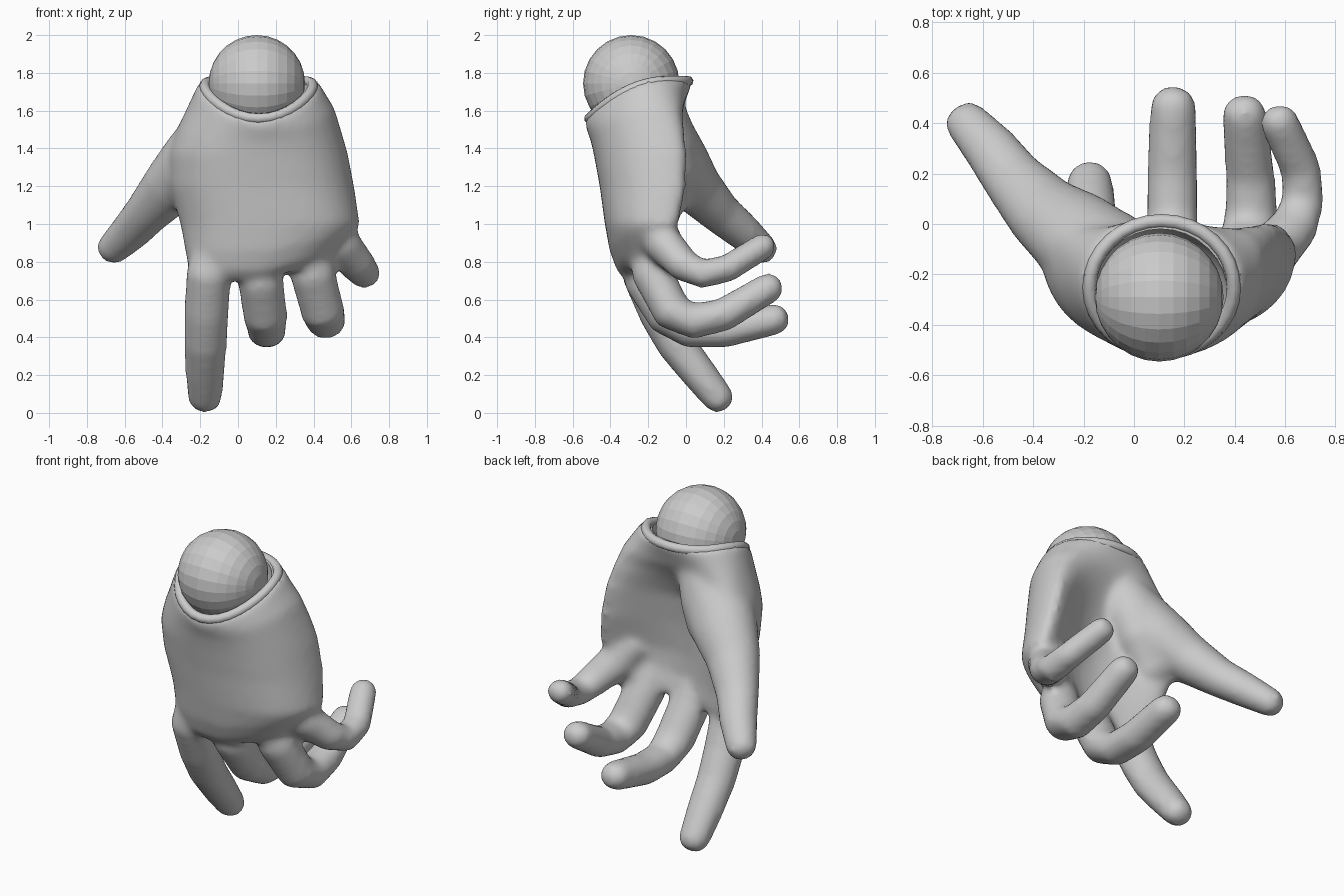
import bpy, bmesh, math
from mathutils import Vector

if "Cube" in bpy.data.objects:
    bpy.data.objects.remove(bpy.data.objects["Cube"])

def spow(v, e):
    return math.copysign(abs(v) ** e, v)

def rim_drop(y):
    # the cuff edge dips towards the back of the hand
    return -0.225 * (min(0, y + 0.1) / 0.44) ** 2

def loft(bm, rings):
    vs = [[bm.verts.new(p) for p in r] for r in rings]
    n = len(vs[0])
    for a, b in zip(vs, vs[1:]):
        for i in range(n):
            bm.faces.new((a[i], a[(i + 1) % n], b[(i + 1) % n], b[i]))
    bm.faces.new(vs[0][::-1])
    bm.faces.new(vs[-1])

def tube(bm, pts, sides=16, flat=1.1):
    # pts: (x, y, z, radius); rounded tip on the last point
    P = [Vector(p[:3]) for p in pts]
    rings = []
    def ring(c, t, r):
        side = (Vector((1, 0, 0)) - t * t.x).normalized()
        up = t.cross(side)
        rings.append([c + side * math.cos(a) * r * flat + up * math.sin(a) * r
                      for a in (2 * math.pi * i / sides for i in range(sides))])
    for i, p in enumerate(pts):
        t = (P[min(i + 1, len(P) - 1)] - P[max(i - 1, 0)]).normalized()
        ring(P[i], t, p[3])
    for d in (25, 50, 70, 84):
        a = math.radians(d)
        ring(P[-1] + t * math.sin(a) * p[3] * .95, t, p[3] * math.cos(a) ** .8)
    loft(bm, rings)

bm = bmesh.new()

# palm: cupped sections (z, x centre, half width, mid y, cup depth, half thickness, cuff dip, roundness)
rows = [(1.775, .11, .315, -.25, 0, .292, 1, 1), (1.62, .12, .39, -.27, .09, .255, .6, .9),
        (1.5, .11, .435, -.295, .16, .21, .3, .8),
        (1.38, .105, .475, -.315, .21, .172, .1, .75), (1.2, .125, .49, -.315, .22, .142, 0, .7),
        (1.0, .17, .475, -.31, .19, .12, 0, .7), (.86, .165, .445, -.295, .15, .11, 0, .7),
        (.75, .13, .39, -.265, .12, .10, 0, .7), (.70, .12, .36, -.245, .10, .07, 0, .7)]
sections = []
for z, xc, w, ym, c, t, f, e in rows:
    ring = []
    for i in range(40):
        a = 2 * math.pi * i / 40
        u, s = math.cos(a), math.sin(a)
        y = ym + c * u * u * (1 + .75 * s) + t * spow(s, e)
        ring.append((xc + w * u, y, z + f * rim_drop(y) + (0.1 * max(0, u) if z < .9 else 0)))
    sections.append(ring)
loft(bm, sections)

# thumb, its fleshy base, and four fingers
digits = [
    [(-.02, -.2, 1.58, .17), (-.13, -.12, 1.43, .185), (-.24, -.04, 1.31, .175), (-.36, .05, 1.195, .143),
     (-.48, .18, 1.06, .113), (-.57, .3, .96, .1), (-.66, .4, .872, .083)],
    [(.0, -.14, 1.62, .13), (-.1, -.11, 1.45, .17), (-.16, -.085, 1.3, .165), (-.21, -.09, 1.15, .115)],
    [(-.14, -.24, .9, .08), (-.155, -.235, .74, .11), (-.167, -.14, .52, .108), (-.172, -.05, .36, .104),
     (-.175, .075, .2, .095), (-.175, .168, .083, .084)],
    [(.11, -.26, .85, .08), (.12, -.22, .7, .11), (.145, -.1, .51, .108), (.152, .02, .435, .094),
     (.152, .2, .435, .093), (.155, .465, .495, .085)],
    [(.36, -.22, .88, .08), (.395, -.18, .74, .11), (.45, -.07, .53, .107), (.465, .04, .485, .097),
     (.46, .2, .52, .09), (.437, .435, .66, .082)],
    [(.46, -.17, 1.02, .1), (.54, -.115, .89, .105), (.635, -.01, .78, .09), (.67, .09, .735, .079),
     (.66, .22, .765, .075), (.575, .405, .88, .072)],
]
for d in digits:
    tube(bm, d)
bmesh.ops.recalc_face_normals(bm, faces=bm.faces)
me = bpy.data.meshes.new("hand")
bm.to_mesh(me)
bm.free()
hand = bpy.data.objects.new("hand", me)
bpy.context.collection.objects.link(hand)

# socket cutter for the wrist ball
bpy.ops.mesh.primitive_uv_sphere_add(segments=32, ring_count=16, radius=.268, location=(.105, -.285, 1.745))
cutter = bpy.context.object
cutter.name = "socket_cutter"
cutter.hide_render = True

# fuse the hand into one skin, soften the webs, hollow the wrist
bpy.ops.object.select_all(action='DESELECT')
bpy.context.view_layer.objects.active = hand
hand.select_set(True)
m = hand.modifiers.new("fuse", 'REMESH')
m.mode, m.voxel_size = 'VOXEL', 0.02
m = hand.modifiers.new("soften", 'SMOOTH')
m.factor, m.iterations = 0.5, 14
m = hand.modifiers.new("socket", 'BOOLEAN')
m.operation, m.object, m.solver = 'DIFFERENCE', cutter, 'EXACT'
for name in ("fuse", "soften", "socket"):
    bpy.ops.object.modifier_apply(modifier=name)
bpy.ops.object.shade_smooth_by_angle(angle=math.radians(40))
bpy.data.objects.remove(cutter)

# cuff rim following the wrist edge
cu = bpy.data.curves.new("cuff_rim", 'CURVE')
cu.dimensions, cu.bevel_depth, cu.bevel_resolution = '3D', .028, 2
sp = cu.splines.new('POLY')
sp.points.add(31)
for i, p in enumerate(sp.points):
    a = 2 * math.pi * i / 32
    y = -.25 + .262 * math.sin(a)
    p.co = (.11 + .286 * math.cos(a), y, 1.756 + rim_drop(y), 1)
sp.use_cyclic_u = True
bpy.context.collection.objects.link(bpy.data.objects.new("cuff_rim", cu))

# wrist ball, poles lying sideways
bpy.ops.mesh.primitive_uv_sphere_add(segments=24, ring_count=14, radius=.255, location=(.1, -.29, 1.745),
                                     rotation=(0, math.radians(90), 0))
bpy.context.object.name = "wrist_ball"
